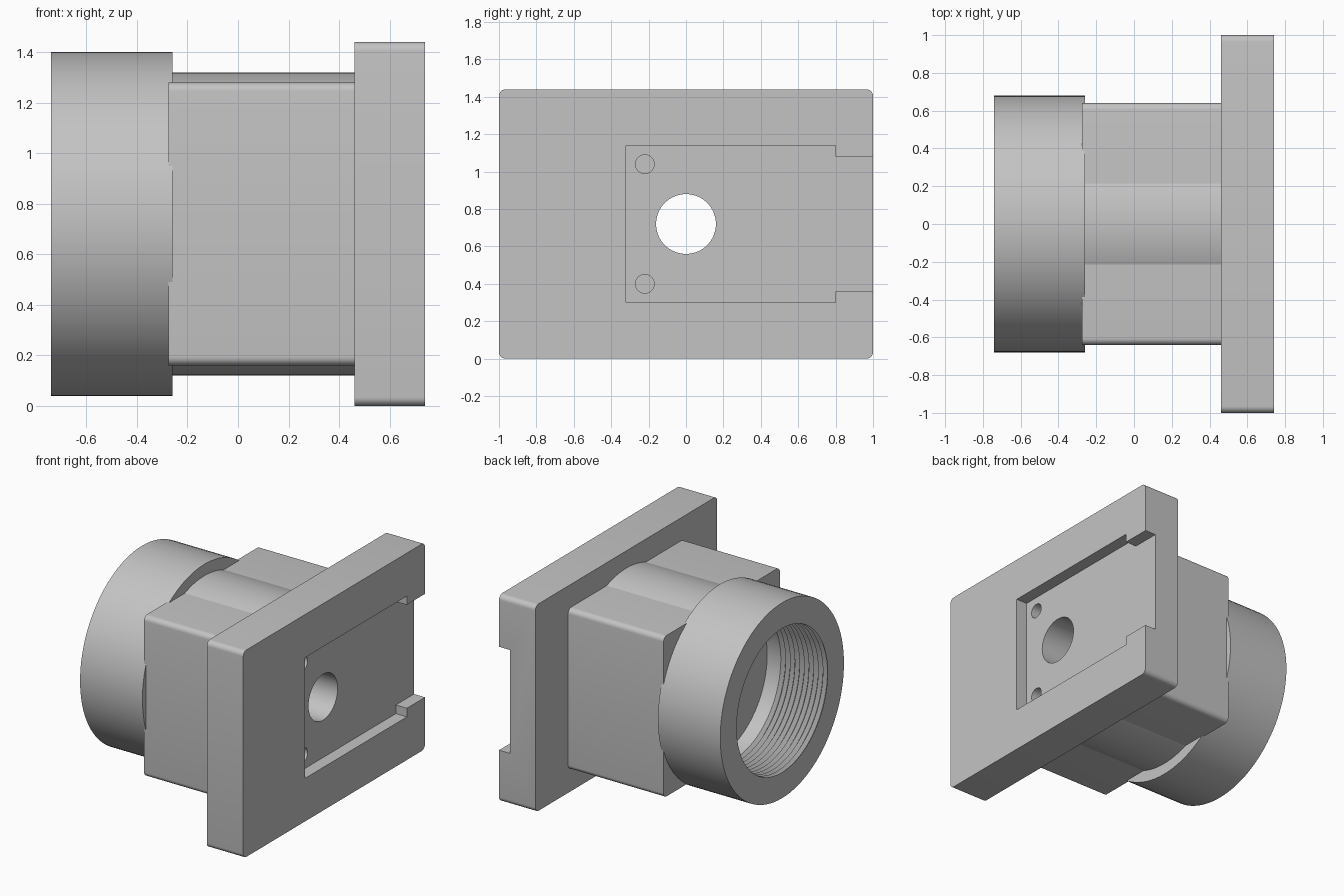
import bpy
import bmesh
import math
from mathutils import Matrix, Vector

if "Cube" in bpy.data.objects:
    bpy.data.objects.remove(bpy.data.objects["Cube"], do_unlink=True)

AXIS_Z = 0.72
grey = bpy.data.materials.new("plain grey")
grey.use_nodes = True
GREY = (0.55, 0.55, 0.55, 1)
grey.diffuse_color = GREY
grey.node_tree.nodes["Principled BSDF"].inputs["Base Color"].default_value = GREY


def finish(name, bm):
    bmesh.ops.recalc_face_normals(bm, faces=bm.faces)
    mesh = bpy.data.meshes.new(name)
    bm.to_mesh(mesh)
    bm.free()
    mesh.materials.append(grey)
    obj = bpy.data.objects.new(name, mesh)
    bpy.context.collection.objects.link(obj)
    return obj


def box(name, x, y, z, radius=0):
    """Box from ranges, with its four edges along x rounded."""
    bm = bmesh.new()
    bmesh.ops.create_cube(bm, size=1)
    for v in bm.verts:
        v.co = Vector(r[0] if c < 0 else r[1] for c, r in zip(v.co, (x, y, z)))
    if radius:
        edges = [e for e in bm.edges if abs(e.verts[0].co.x - e.verts[1].co.x) > 1e-4]
        bmesh.ops.bevel(bm, geom=edges, offset=radius, segments=6,
                        profile=0.5, affect='EDGES')
    return finish(name, bm)


def rod(name, x, radius, y=0, z=AXIS_Z, sides=64):
    """Solid cylinder along x."""
    bm = bmesh.new()
    place = (Matrix.Translation(((x[0] + x[1]) / 2, y, z))
             @ Matrix.Rotation(math.pi / 2, 4, 'Y'))
    bmesh.ops.create_cone(bm, cap_ends=True, segments=sides, radius1=radius,
                          radius2=radius, depth=x[1] - x[0], matrix=place)
    return finish(name, bm)


def lathe(name, profile, sides=96):
    """Closed (x, radius) profile turned about the main axis."""
    bm = bmesh.new()
    rings = []
    for i in range(sides):
        a = math.tau * i / sides
        rings.append([bm.verts.new((x, r * math.cos(a), AXIS_Z + r * math.sin(a)))
                      for x, r in profile])
    n = len(profile)
    for i in range(sides):
        p, q = rings[i], rings[(i + 1) % sides]
        for j in range(n):
            k = (j + 1) % n
            bm.faces.new((p[j], p[k], q[k], q[j]))
    return finish(name, bm)


def cut(obj, cutters):
    for c in cutters:
        mod = obj.modifiers.new("cut", 'BOOLEAN')
        mod.operation = 'DIFFERENCE'
        mod.solver = 'EXACT'
        mod.object = c
        bpy.context.view_layer.objects.active = obj
        bpy.ops.object.modifier_apply(modifier=mod.name)
        bpy.data.objects.remove(c, do_unlink=True)


# Mounting plate: pocket open to one side, central bore, two pin holes
plate = box("mounting_plate", (0.46, 0.74), (-1, 1), (0, 1.44), 0.035)
POCKET = 0.655
cutters = [
    box("pocket_cutter", (POCKET, 0.8), (-0.32, 0.8), (0.30, 1.14)),
    box("slot_cutter", (POCKET, 0.8), (0.7, 1.1), (0.36, 1.08)),
    rod("bore_cutter", (0.4, 0.9), 0.16),
]
for side in (-1, 1):
    cutters.append(rod("pin_cutter", (0.52, 0.7), 0.05, -0.22,
                       AXIS_Z + side * 0.32, 32))
cut(plate, cutters)

# Square body with the bore through it
body = box("body_block", (-0.275, 0.46), (-0.64, 0.64), (0.16, 1.28), 0.035)
cut(body, [rod("bore_cutter", (-0.4, 0.6), 0.16)])

# Round core that bulges through the top and bottom of the body
core = lathe("round_core", [(-0.265, 0.4), (-0.265, 0.6), (0.46, 0.6), (0.46, 0.4)])

# Collar with internal thread rings and a plain relief behind them
START, END, TURNS = -0.74, -0.38, 10
pitch = (END - START) / TURNS
profile = [(-0.26, 0.5), (-0.26, 0.68), (START, 0.68)]
for i in range(TURNS):
    x = START + i * pitch
    profile += [(x, 0.5), (x + pitch / 2, 0.525)]
profile.append((END, 0.5))
collar = lathe("threaded_collar", profile)

# Smooth the round surfaces, keep the corners sharp
bpy.ops.object.select_all(action='DESELECT')
for obj in (plate, body, core, collar):
    obj.select_set(True)
bpy.context.view_layer.objects.active = plate
bpy.ops.object.shade_smooth_by_angle(angle=math.radians(30))
